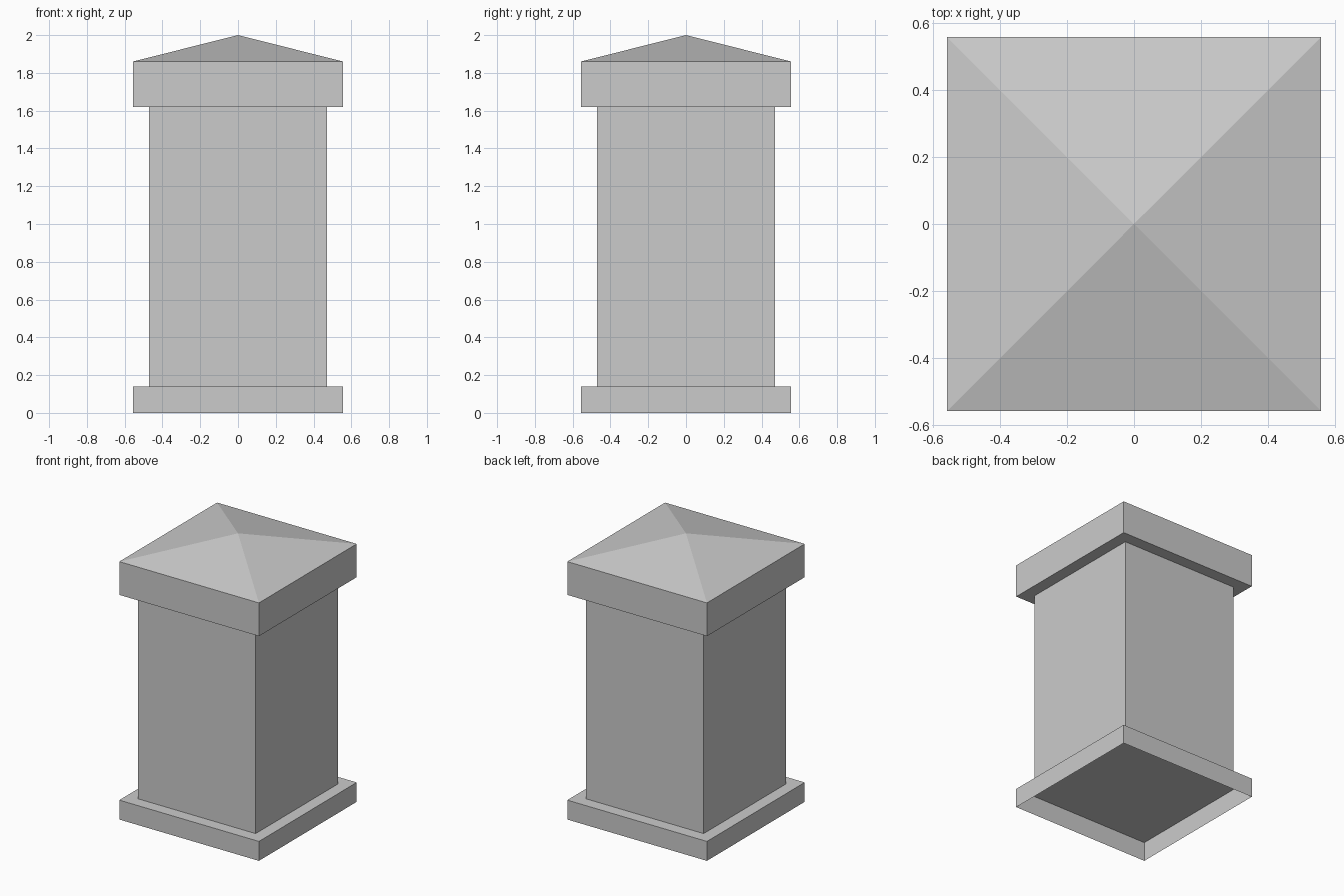
import bpy
import bmesh

cube = bpy.data.objects.get("Cube")
if cube:
    bpy.data.objects.remove(cube, do_unlink=True)

stone = bpy.data.materials.new("grey stone")
stone.use_nodes = True
grey = (0.6, 0.6, 0.6, 1)
stone.diffuse_color = grey
stone.node_tree.nodes["Principled BSDF"].inputs["Base Color"].default_value = grey

WIDE, NARROW = 0.557, 0.47
BASE_TOP, CAP_BOTTOM, EAVES, PEAK = 0.14, 1.62, 1.86, 2.0


def square_block(name, half, low, high, bottom=True, top=True, peak=None):
    """Square block with optional end faces, or a pyramid on top."""
    bm = bmesh.new()
    corners = [(-half, -half), (half, -half), (half, half), (-half, half)]
    lower, upper = ([bm.verts.new((x, y, z)) for x, y in corners] for z in (low, high))
    apex = bm.verts.new((0, 0, peak)) if peak else None
    for i in range(4):
        j = (i + 1) % 4
        bm.faces.new((lower[i], lower[j], upper[j], upper[i]))
        if apex:
            bm.faces.new((upper[i], upper[j], apex))
    if bottom:
        bm.faces.new(lower[::-1])
    if top and not apex:
        bm.faces.new(upper)
    mesh = bpy.data.meshes.new(name)
    bm.to_mesh(mesh)
    bm.free()
    mesh.materials.append(stone)
    obj = bpy.data.objects.new(name, mesh)
    bpy.context.collection.objects.link(obj)


# Plinth, open underneath
square_block("base_plinth", WIDE, 0, BASE_TOP, bottom=False)
# Shaft, its ends hidden by the plinth and cap
square_block("pillar_shaft", NARROW, BASE_TOP, CAP_BOTTOM, bottom=False, top=False)
# Overhanging cap with a shallow pyramid
square_block("pillar_cap", WIDE, CAP_BOTTOM, EAVES, peak=PEAK)
